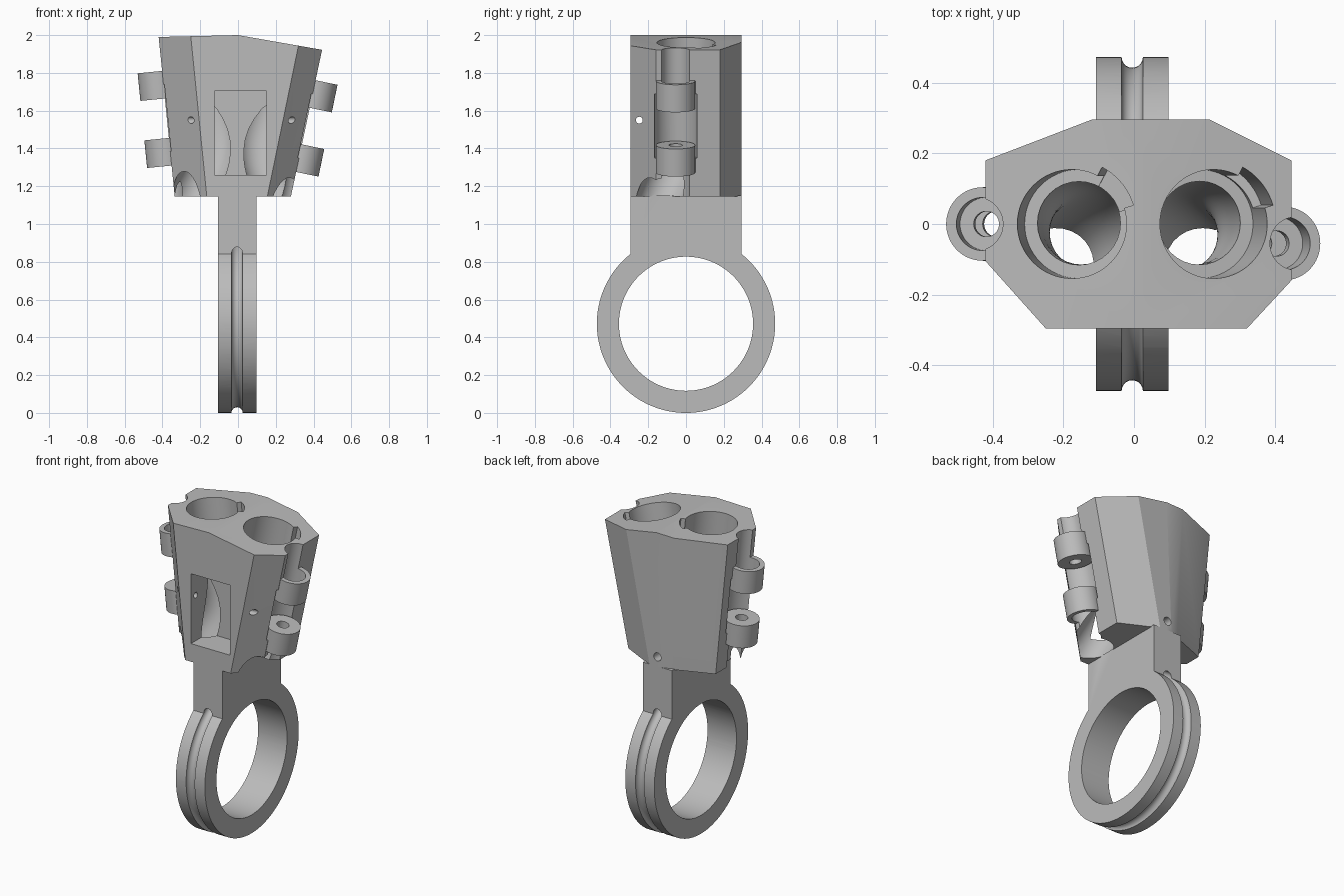
import bpy, bmesh
from math import sin, cos, pi, radians
from mathutils import Vector

if "Cube" in bpy.data.objects:
    bpy.data.objects.remove(bpy.data.objects["Cube"], do_unlink=True)

grey = bpy.data.materials.new("plain grey")
grey.use_nodes = True
grey.diffuse_color = (0.5, 0.5, 0.5, 1)
grey.node_tree.nodes["Principled BSDF"].inputs["Base Color"].default_value = (0.5, 0.5, 0.5, 1)


def finish(name, bm):
    bmesh.ops.remove_doubles(bm, verts=bm.verts, dist=0.0001)
    bmesh.ops.recalc_face_normals(bm, faces=bm.faces)
    mesh = bpy.data.meshes.new(name)
    bm.to_mesh(mesh)
    bm.free()
    mesh.materials.append(grey)
    ob = bpy.data.objects.new(name, mesh)
    bpy.context.collection.objects.link(ob)
    return ob


def loft(name, low, high):
    """Closed solid between two matching loops."""
    bm = bmesh.new()
    a = [bm.verts.new(p) for p in low]
    b = [bm.verts.new(p) for p in high]
    n = len(a)
    for i in range(n):
        j = (i + 1) % n
        bm.faces.new((a[i], a[j], b[j], b[i]))
    for loop in (a, b):
        cap = bm.faces.new(loop)
        bmesh.ops.triangulate(bm, faces=[cap])
    return finish(name, bm)


def rod(name, p0, p1, r, sides=64):
    """Cylinder between two points."""
    p0, p1 = Vector(p0), Vector(p1)
    turn = (p1 - p0).to_track_quat("Z", "Y")
    ring = [turn @ Vector((r * cos(2 * pi * i / sides), r * sin(2 * pi * i / sides), 0)) for i in range(sides)]
    return loft(name, [p0 + v for v in ring], [p1 + v for v in ring])


def box(name, lo, hi):
    loops = [[(x, y, z) for x, y in ((lo[0], lo[1]), (hi[0], lo[1]), (hi[0], hi[1]), (lo[0], hi[1]))]
             for z in (lo[2], hi[2])]
    return loft(name, *loops)


def tube(name, pts, r):
    """Solid pipe along a smooth path."""
    cu = bpy.data.curves.new(name, "CURVE")
    cu.dimensions = "3D"
    cu.bevel_depth, cu.bevel_resolution, cu.resolution_u = r, 14, 8
    cu.use_fill_caps = True
    sp = cu.splines.new("BEZIER")
    sp.bezier_points.add(len(pts) - 1)
    for bp, p in zip(sp.bezier_points, pts):
        bp.co = p
        bp.handle_left_type = bp.handle_right_type = "AUTO"
    ob = bpy.data.objects.new(name, cu)
    bpy.context.collection.objects.link(ob)
    mesh = ob.evaluated_get(bpy.context.evaluated_depsgraph_get()).to_mesh()
    bm = bmesh.new()
    bm.from_mesh(mesh)
    bpy.data.objects.remove(ob, do_unlink=True)
    return finish(name, bm)


def combine(target, tool, how="DIFFERENCE"):
    mod = target.modifiers.new("join", "BOOLEAN")
    mod.operation, mod.solver, mod.object = how, "EXACT", tool
    bpy.context.view_layer.objects.active = target
    bpy.ops.object.modifier_apply(modifier=mod.name)
    bpy.data.objects.remove(tool, do_unlink=True)


# Faceted body, flaring upwards with a ridge at the top
BASE, DEPTH = 1.145, 0.295
outline = [(0, -DEPTH), (0.32, -DEPTH), (0.445, -0.16), (0.445, 0.18), (0.215, DEPTH),
           (0, DEPTH), (-0.12, DEPTH), (-0.42, 0.18), (-0.42, -0.105), (-0.25, -DEPTH)]
high = [(x, y, 2 - (0.175 * x if x > 0 else -0.024 * x)) for x, y in outline]
low = [(x - (0.165 if x > 0 else -0.085 if x < 0 else 0), y, BASE) for x, y in outline]
body = loft("holder_body", low, high)

# Hinge lugs on both sides: x and y of the pivot at z = 1.7, lean, lug heights
for x, y, lean, upper, lower in ((-0.417, 0, -0.1, 1.735, 1.38), (0.413, -0.055, 0.207, 1.685, 1.345)):
    def at(z):
        return (x + lean * (z - 1.7), y, z)
    h = 0.073
    combine(body, rod("clearance", at(lower), at(upper), 0.115))
    for z in (upper, lower):
        combine(body, rod("lug", at(z - h), at(z + h), 0.104), "UNION")
    combine(body, rod("upper_channel", at(upper - 0.03), at(2.2), 0.075))
    combine(body, rod("lower_channel", at(lower + 0.03), at(1), 0.075))
    combine(body, rod("pivot_hole", at(lower - 0.2), at(upper + 0.2), 0.036, 32))

# Front window
combine(body, box("window", (-0.125, -0.4, 1.26), (0.15, -0.12, 1.705)))

# Curved bores with counterbore and key notch
for x, lean, end, top in ((-0.175, -0.1, -0.24, 1.99), (0.225, 0.207, 0.21, 1.96)):
    def at(z):
        return Vector((x + lean * (z - top), 0, z))
    bend = (at(1.45).x + (end - x) * 0.05, -0.035, 1.43)
    path = [at(2.15), at(1.9), at(1.65), bend, (end, -0.14, BASE), (end * 1.15, -0.21, 1.0)]
    combine(body, tube("bore", path, 0.118))
    shelf = top - 0.19
    combine(body, rod("counterbore", at(shelf), at(2.15), 0.154))
    sector = [Vector((0, 0, 0))] + [Vector((0.182 * cos(radians(a)), 0.182 * sin(radians(a)), 0))
                                    for a in range(17, 63, 5)]
    combine(body, loft("notch", [at(shelf) + v for v in sector], [at(2.15) + v for v in sector]))

# Ring handle with neck
MID, R = -0.005, 0.472
handle = rod("handle", (MID - 0.102, 0, R), (MID + 0.102, 0, R), R, 128)
combine(handle, box("neck", (MID - 0.102, -DEPTH, 0.6), (MID + 0.102, DEPTH, BASE + 0.005)), "UNION")
combine(handle, rod("finger_hole", (-0.5, 0, R), (0.5, 0, R), 0.355, 128))
bpy.ops.mesh.primitive_torus_add(major_radius=R, minor_radius=0.03, major_segments=128, minor_segments=24,
                                 location=(MID, 0, R), rotation=(0, pi / 2, 0))
combine(handle, bpy.context.object)
combine(body, handle, "UNION")

# Cross pin hole and rear cord hole
combine(body, rod("pin_hole", (-0.6, -0.247, 1.55), (0.6, -0.247, 1.55), 0.018, 32))
combine(body, rod("cord_hole", (MID, 0.1, 1.21), (MID, 0.5, 1.21), 0.026, 32))

body.data.materials.clear()
body.data.materials.append(grey)
bpy.ops.object.select_all(action="DESELECT")
body.select_set(True)
bpy.context.view_layer.objects.active = body
bpy.ops.object.shade_smooth_by_angle(angle=radians(25))
